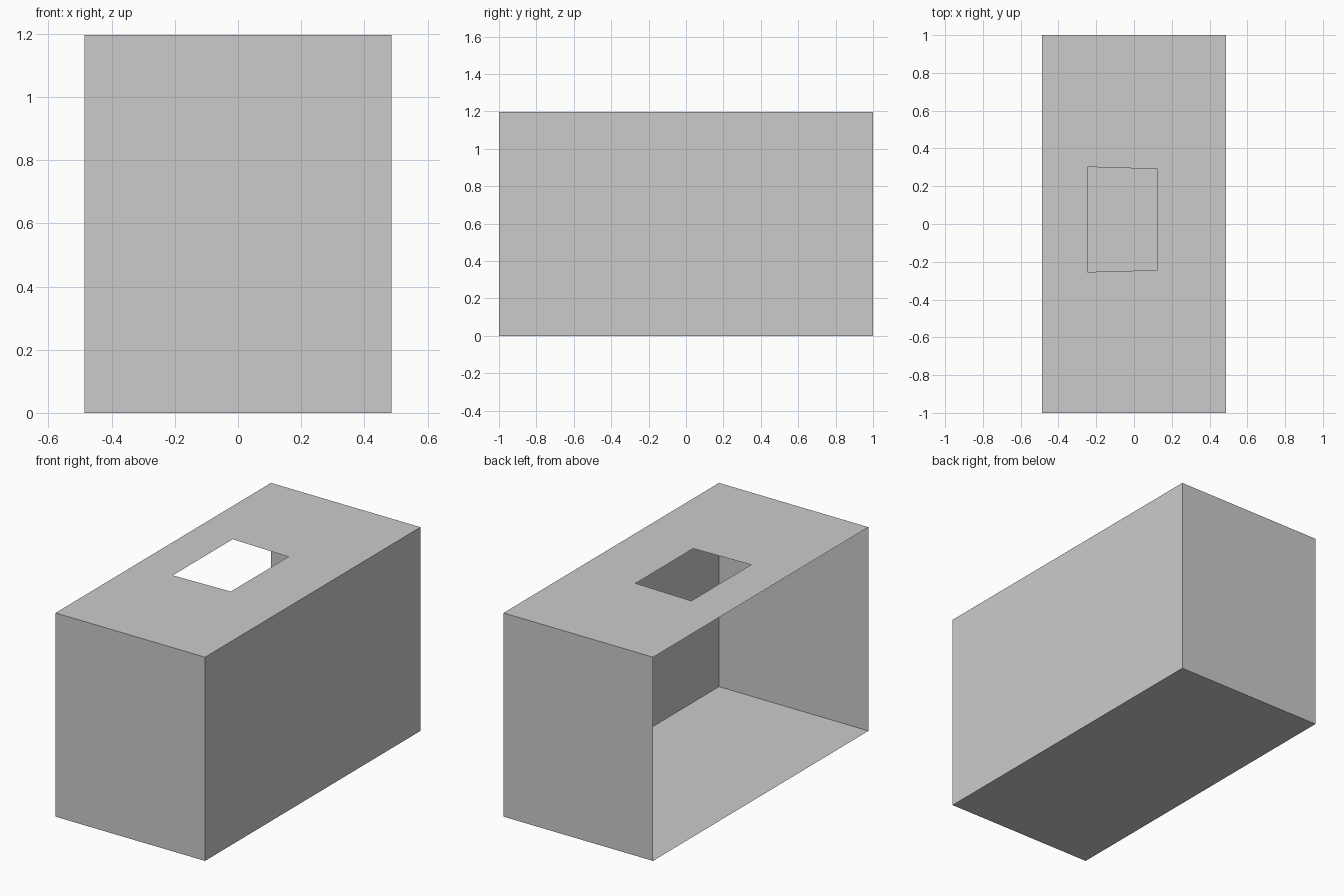
import bpy

if "Cube" in bpy.data.objects:
    bpy.data.objects.remove(bpy.data.objects["Cube"])

W, D, H = 0.486, 1.0, 1.197  # half width, half depth, height


def sheet(name, verts, faces):
    """Make a single-sided flat panel."""
    mesh = bpy.data.meshes.new(name)
    mesh.from_pydata(verts, [], faces)
    obj = bpy.data.objects.new(name, mesh)
    bpy.context.collection.objects.link(obj)
    return obj


quad = [(0, 1, 2, 3)]

# Floor and the three walls; the left (-x) side stays open
sheet("floor", [(-W, -D, 0), (-W, D, 0), (W, D, 0), (W, -D, 0)], quad)
sheet("front_wall", [(-W, -D, 0), (W, -D, 0), (W, -D, H), (-W, -D, H)], quad)
sheet("back_wall", [(W, D, 0), (-W, D, 0), (-W, D, H), (W, D, H)], quad)
sheet("right_wall", [(W, -D, 0), (W, D, 0), (W, D, H), (W, -D, H)], quad)

# Ceiling: outer rim joined to the slightly tapered opening
outer = [(-W, -D), (W, -D), (W, D), (-W, D)]
hole = [(-0.246, -0.254), (0.124, -0.244), (0.124, 0.291), (-0.246, 0.302)]
ring = [(i, (i + 1) % 4, (i + 1) % 4 + 4, i + 4) for i in range(4)]
sheet("ceiling", [(x, y, H) for x, y in outer + hole], ring)
